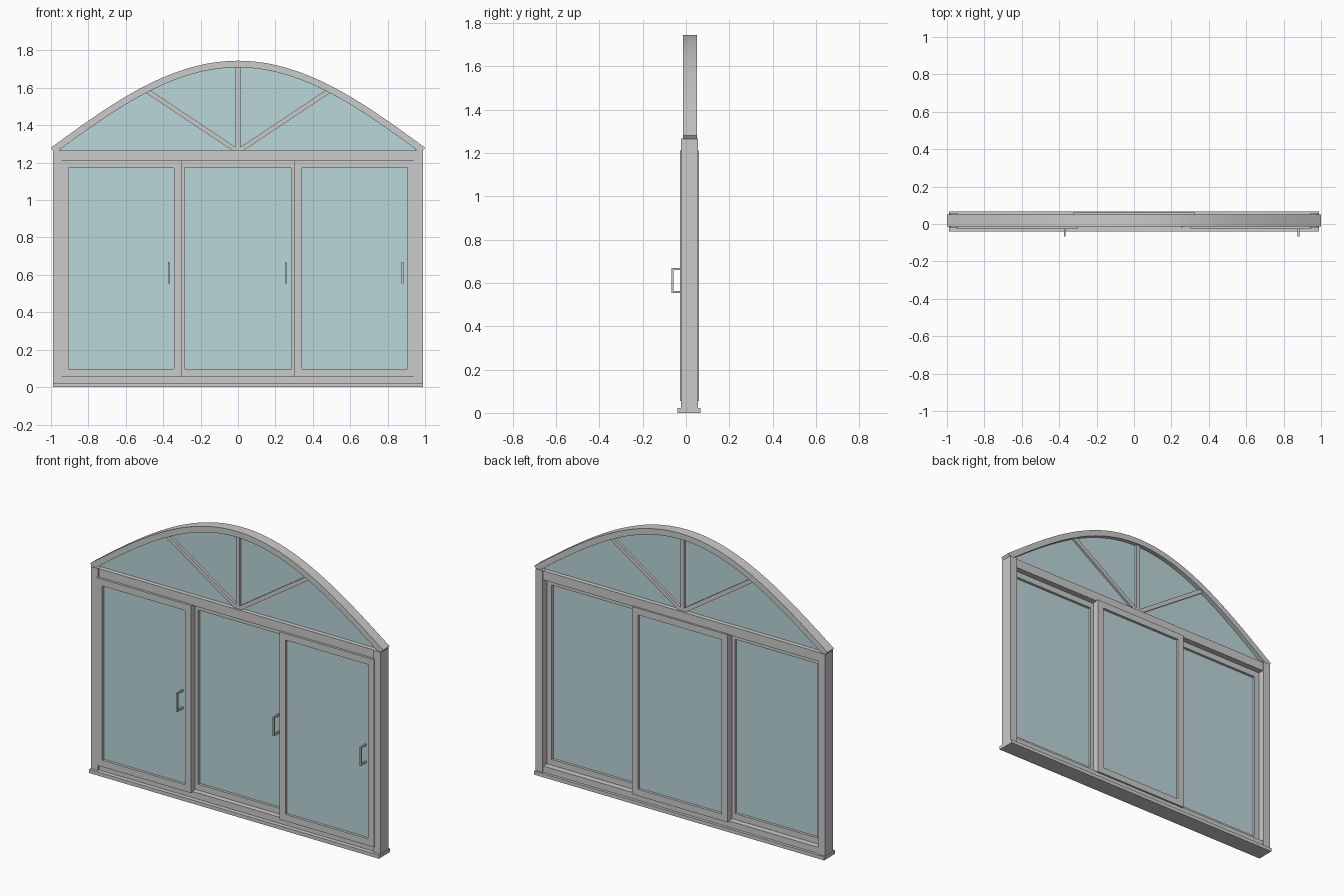
import bpy, bmesh, math
from mathutils import Matrix, Vector

if "Cube" in bpy.data.objects:
    bpy.data.objects.remove(bpy.data.objects["Cube"])

glass_mat = bpy.data.materials.new("tinted_glass")
glass_mat.diffuse_color = (0.5, 0.68, 0.7, 0.5)
glass_mat.use_nodes = True
glass_mat.node_tree.nodes["Principled BSDF"].inputs["Base Color"].default_value = glass_mat.diffuse_color


def finish(name, bm, mat=None):
    bmesh.ops.recalc_face_normals(bm, faces=bm.faces)
    me = bpy.data.meshes.new(name)
    bm.to_mesh(me)
    bm.free()
    ob = bpy.data.objects.new(name, me)
    bpy.context.collection.objects.link(ob)
    if mat:
        me.materials.append(mat)
    return ob


def add_box(bm, x, y, z):
    """Axis-aligned box from (min, max) pairs."""
    size = [b - a for a, b in (x, y, z)]
    mid = [(a + b) / 2 for a, b in (x, y, z)]
    m = Matrix.Translation(mid) @ Matrix.Diagonal((*size, 1))
    bmesh.ops.create_cube(bm, size=1, matrix=m)


def boxes(name, parts, mat=None):
    bm = bmesh.new()
    for p in parts:
        add_box(bm, *p)
    return finish(name, bm, mat)


def prism(name, outline, y, mat=None):
    """Extrude an XZ outline between two y values."""
    bm = bmesh.new()
    f = bm.faces.new([bm.verts.new((px, y[0], pz)) for px, pz in outline])
    ext = bmesh.ops.extrude_face_region(bm, geom=[f])
    verts = [v for v in ext["geom"] if isinstance(v, bmesh.types.BMVert)]
    bmesh.ops.translate(bm, verts=verts, vec=(0, y[1] - y[0], 0))
    return finish(name, bm, mat)


# Outer frame
W, IN = 0.988, 0.94
boxes("sill", [((-0.99, 0.99), (-0.04, 0.067), (0, 0.022))])
for side, s in (("left", -1), ("right", 1)):
    boxes(side + "_jamb", [(sorted((s * IN, s * W)), (-0.022, 0.056), (0.022, 1.266))])
boxes("bottom_rail", [((-IN, IN), (-0.014, 0.05), (0.022, 0.06))])
boxes("head_rail", [((-IN, IN), (-0.014, 0.05), (1.208, 1.264))])


# Sliding sashes: frame, pane and pull handle
def sash(name, x0, x1, y0, handle_x):
    y = (y0, y0 + 0.042)
    z0, z1, t = 0.055, 1.212, 0.041
    boxes(name + "_sash", [
        ((x0, x0 + t), y, (z0, z1)), ((x1 - t, x1), y, (z0, z1)),
        ((x0 + t, x1 - t), y, (z0, z0 + t)), ((x0 + t, x1 - t), y, (z1 - t, z1))])
    g = y0 + 0.016
    boxes(name + "_pane", [((x0 + t, x1 - t), (g, g + 0.01), (z0 + t, z1 - t))], glass_mat)
    hx, hy, w = (handle_x - 0.005, handle_x + 0.005), y0 - 0.039, 0.01
    boxes(name + "_handle", [
        (hx, (hy, hy + w), (0.553, 0.67)),
        (hx, (hy + w, g), (0.553, 0.563)),
        (hx, (hy + w, g), (0.66, 0.67))])


sash("left", -0.948, -0.302, -0.028, -0.37)
sash("middle", -0.326, 0.326, 0.019, 0.255)
sash("right", 0.302, 0.948, -0.028, 0.88)

# Arched top: cosine curve offset along its normal
BASE, RISE, N = 1.28, 0.465, 48


def arch_point(x, depth):
    slope = -RISE * math.pi / 2 * math.sin(math.pi * x / 2)
    n = Vector((-slope, 1)).normalized()
    p = Vector((x, BASE + RISE * math.cos(math.pi * x / 2))) - n * depth
    return p.x, p.y


xs = [-1 + 2 * i / N for i in range(N + 1)]
outer = [arch_point(x, 0) for x in xs]
inner = [arch_point(x, 0.036) for x in xs]
bm = bmesh.new()
rings = []
for o, i in zip(outer, inner):
    rings.append([bm.verts.new((p[0], y, p[1])) for p, y in
                  ((o, -0.014), (o, 0.05), (i, 0.05), (i, -0.014))])
for a, b in zip(rings, rings[1:]):
    for k in range(4):
        j = (k + 1) % 4
        bm.faces.new((a[k], a[j], b[j], b[k]))
bm.faces.new(rings[0])
bm.faces.new(rings[-1])
arch = finish("arch_frame", bm)
bpy.context.view_layer.objects.active = arch
arch.select_set(True)
bpy.ops.object.shade_smooth_by_angle(angle=math.radians(30))

# Fan pane under the arch
pane = [p for p in (arch_point(x, 0.03) for x in xs) if p[1] > 1.262]
prism("fan_pane", [(-0.96, 1.255)] + pane + [(0.96, 1.255)], (0.013, 0.023), glass_mat)

# Radiating glazing bars
for name, tip in (("left_bar", (-0.492, 1.588)), ("centre_bar", (0, 1.712)), ("right_bar", (0.492, 1.588))):
    a, b = Vector((0, 1.26)), Vector(tip)
    d = (b - a).normalized()
    n = Vector((-d.y, d.x)) * 0.0125
    prism(name, [a - n, a + n, b + n, b - n], (-0.002, 0.038))
